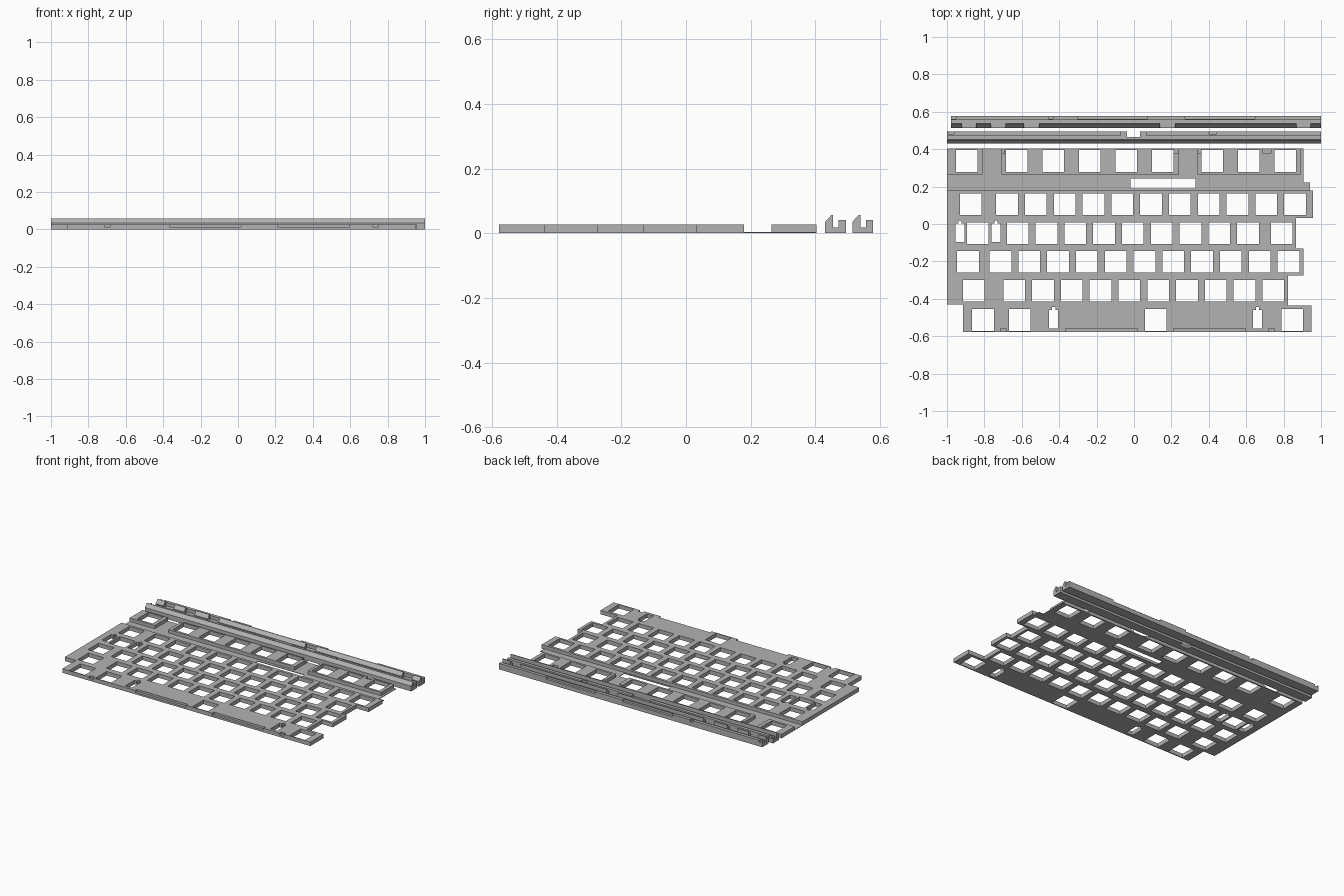
import bpy, bmesh

if "Cube" in bpy.data.objects:
    bpy.data.objects.remove(bpy.data.objects["Cube"])

grey = bpy.data.materials.new("mid grey")
grey.diffuse_color = (0.45, 0.45, 0.45, 1)
grey.use_nodes = True
grey.node_tree.nodes["Principled BSDF"].inputs["Base Color"].default_value = grey.diffuse_color


def add_object(name, bm):
    bmesh.ops.recalc_face_normals(bm, faces=bm.faces)
    mesh = bpy.data.meshes.new(name)
    bm.to_mesh(mesh)
    bm.free()
    mesh.materials.append(grey)
    ob = bpy.data.objects.new(name, mesh)
    bpy.context.collection.objects.link(ob)
    return ob


def rect(x0, x1, y0, y1):
    return [(x0, y0), (x1, y0), (x1, y1), (x0, y1)]


def slab(name, loops, height):
    """Flat sheet with holes: first loop is the rim, the rest are openings."""
    bm = bmesh.new()
    edges = []
    for loop in loops:
        vs = [bm.verts.new((x, y, 0)) for x, y in loop]
        edges += [bm.edges.new((vs[i - 1], vs[i])) for i in range(len(vs))]
    bmesh.ops.triangle_fill(bm, use_beauty=True, edges=edges)
    res = bmesh.ops.extrude_face_region(bm, geom=bm.faces[:])
    top = [v for v in res["geom"] if isinstance(v, bmesh.types.BMVert)]
    bmesh.ops.translate(bm, verts=top, vec=(0, 0, height))
    return add_object(name, bm)


def cut(target, boxes):
    """Remove boxes given as (x0, x1, y0, y1, z0, z1)."""
    for x0, x1, y0, y1, z0, z1 in boxes:
        bm = bmesh.new()
        bmesh.ops.create_cube(bm, size=1)
        for v in bm.verts:
            v.co = (x1 if v.co.x > 0 else x0, y1 if v.co.y > 0 else y0,
                    z1 if v.co.z > 0 else z0)
        cutter = add_object("cutter", bm)
        cutter.hide_render = True
        mod = target.modifiers.new("cut", 'BOOLEAN')
        mod.operation, mod.solver, mod.object = 'DIFFERENCE', 'EXACT', cutter
        bpy.context.view_layer.objects.active = target
        bpy.ops.object.modifier_apply(modifier=mod.name)
        bpy.data.objects.remove(cutter)


# ---- key plate ----
PITCH, HALF, TOP = 0.154, 0.058, 0.027


def run(start, count):
    return [start + PITCH * i for i in range(count)]


rows = {
    0.337: [-0.895] + [-0.627 + 0.195 * i for i in range(5)] + [0.418, 0.613, 0.808],
    0.105: [-0.873] + run(-0.679, 11),
    -0.050: [-0.835] + run(-0.622, 9) + [0.790],
    -0.202: [-0.888] + run(-0.714, 11),
    -0.357: [-0.856] + run(-0.641, 10),
    -0.513: [-0.807, -0.611, 0.116, 0.846],
}
rim = [(-0.915, -0.578), (0.948, -0.578), (0.948, -0.437), (0.823, -0.437),
       (0.823, -0.275), (0.905, -0.275), (0.905, -0.13), (0.866, -0.13),
       (0.866, 0.033), (0.958, 0.033), (0.958, 0.18), (0.94, 0.18),
       (0.94, 0.222), (0.905, 0.222), (0.905, 0.404), (-1, 0.404),
       (-1, -0.43), (-0.915, -0.43)]
holes = [rect(x - HALF, x + HALF, y - HALF, y + HALF)
         for y, xs in rows.items() for x in xs]
# stabilizer slots with a small tab at the top
for x, y in [(-0.93, -0.05), (-0.738, -0.05), (-0.43, -0.513), (0.66, -0.513)]:
    holes.append([(x - 0.025, y - 0.046), (x + 0.025, y - 0.046),
                  (x + 0.025, y + 0.052), (x + 0.009, y + 0.052),
                  (x + 0.009, y + 0.068), (x - 0.009, y + 0.068),
                  (x - 0.009, y + 0.052), (x - 0.025, y + 0.052)])
holes.append(rect(-0.02, 0.33, 0.19, 0.244))  # cable slot
plate = slab("key_plate", [rim] + holes, TOP)

THIN, LEDGE = 0.004, 0.013
cut(plate, [
    # thin strip below the top row, and gaps between top row blocks
    (-1.1, 1.1, 0.18, 0.264, THIN, 0.1),
    (-0.81, -0.708, 0.25, 0.5, THIN, 0.1),
    (0.24, 0.34, 0.25, 0.5, THIN, 0.1),
    (0.89, 1.1, 0.25, 0.5, THIN, 0.1),
    # small corner ledges on the top row
    (-0.72, -0.692, 0.378, 0.5, LEDGE, 0.1),
    (0.213, 0.25, 0.378, 0.5, LEDGE, 0.1),
    (0.33, 0.357, 0.378, 0.5, LEDGE, 0.1),
    (0.69, 0.732, 0.378, 0.5, LEDGE, 0.1),
    # ledges along the front edge
    (-0.365, 0.016, -0.7, -0.56, LEDGE, 0.1),
    (0.212, 0.597, -0.7, -0.56, LEDGE, 0.1),
    (-0.715, -0.685, -0.7, -0.56, LEDGE, 0.1),
    (0.718, 0.75, -0.7, -0.56, LEDGE, 0.1),
])

# ---- channel rails ----
profile = [(0, 0), (0.064, 0), (0.064, 0.041), (0.042, 0.041), (0.042, 0.018),
           (0.025, 0.018), (0.025, 0.057), (0.020, 0.057), (0, 0.035)]


def rail(name, x0, x1, y):
    bm = bmesh.new()
    face = bm.faces.new([bm.verts.new((x0, y + a, z)) for a, z in profile])
    res = bmesh.ops.extrude_face_region(bm, geom=[face])
    end = [v for v in res["geom"] if isinstance(v, bmesh.types.BMVert)]
    bmesh.ops.translate(bm, verts=end, vec=(x1 - x0, 0, 0))
    return add_object(name, bm)


front_rail = rail("front_rail", -1, 1, 0.430)
cut(front_rail, [
    (-0.07, 0.063, 0.471, 0.6, 0.018, 0.1),    # middle gap in rear wall
    (-0.038, 0.032, 0.466, 0.6, -0.1, 0.1),
    (-0.99, -0.963, 0.48, 0.6, 0.028, 0.1),
    (0.402, 0.442, 0.48, 0.6, 0.028, 0.1),
])

back_rail = rail("back_rail", -0.978, 1, 0.514)
gaps = [(-0.92, -0.845), (-0.765, -0.688), (-0.588, -0.508),
        (0.138, 0.218), (0.868, 0.945)]
cut(back_rail, [(a, b, 0.4, 0.541, 0.018, 0.1) for a, b in gaps])
ledges = [(-0.302, 0.073), (0.274, 0.648), (-0.975, -0.953), (-0.458, -0.434)]
cut(back_rail, [(a, b, 0.562, 0.7, 0.028, 0.1) for a, b in ledges])
